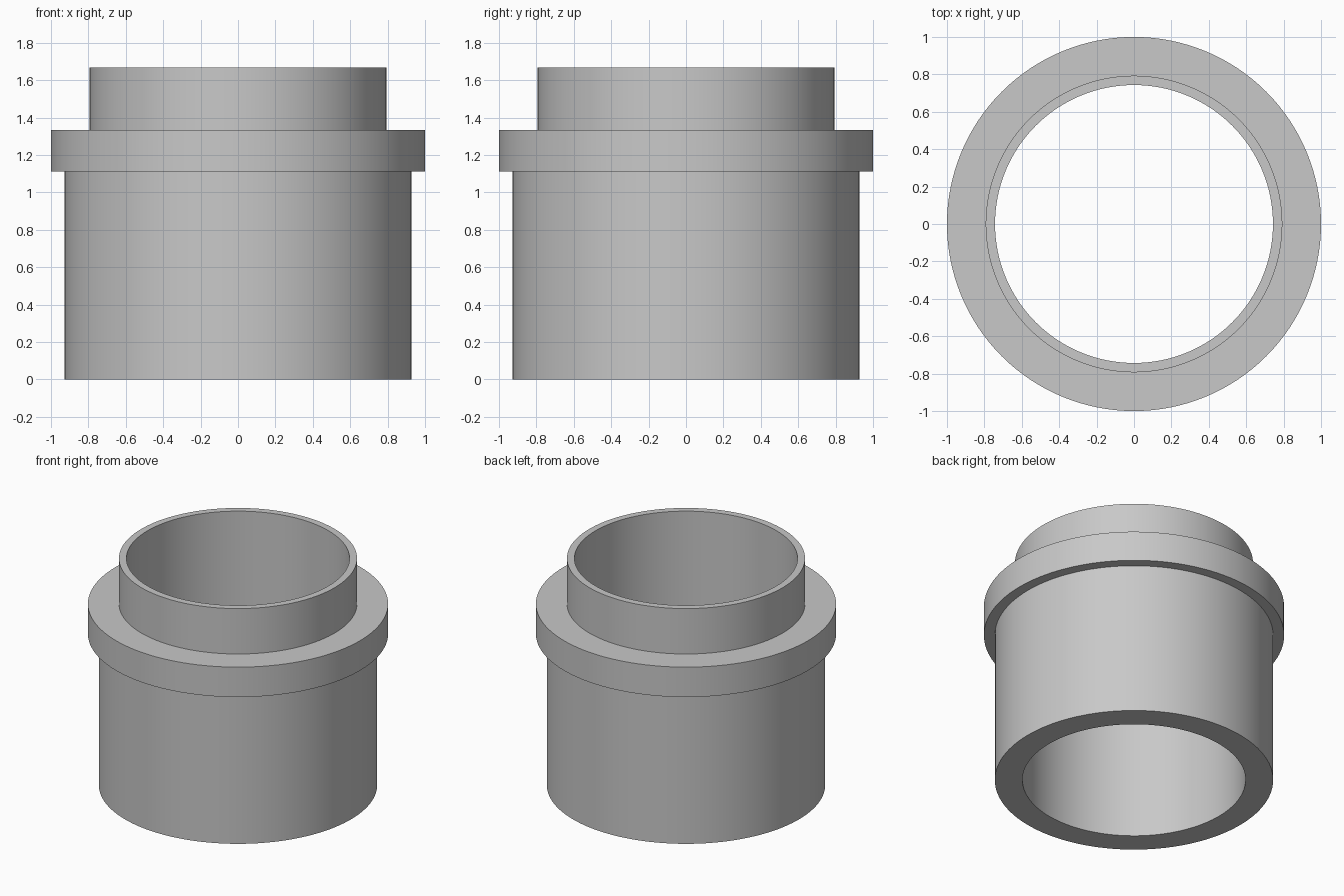
import bpy
import bmesh
from math import radians, tau
from mathutils import Matrix

cube = bpy.data.objects.get("Cube")
if cube:
    bpy.data.objects.remove(cube, do_unlink=True)

SEGMENTS = 128
BORE = 0.743

# Single plain grey finish
GREY = (0.58, 0.58, 0.58, 1.0)
grey = bpy.data.materials.new("plain grey")
grey.use_nodes = True
grey.diffuse_color = GREY
grey.node_tree.nodes["Principled BSDF"].inputs["Base Color"].default_value = GREY


def lathe(name, profile):
    """Spin a closed (radius, height) profile around the z axis."""
    bm = bmesh.new()
    verts = [bm.verts.new((r, 0, z)) for r, z in profile]
    edges = [bm.edges.new((a, b)) for a, b in zip(verts, verts[1:] + verts[:1])]
    bmesh.ops.spin(bm, geom=verts + edges, cent=(0, 0, 0), axis=(0, 0, 1),
                   angle=tau, steps=SEGMENTS, use_merge=True)
    bmesh.ops.remove_doubles(bm, verts=bm.verts, dist=0.0001)
    bmesh.ops.recalc_face_normals(bm, faces=bm.faces)
    mesh = bpy.data.meshes.new(name)
    bm.to_mesh(mesh)
    bm.free()
    mesh.materials.append(grey)
    obj = bpy.data.objects.new(name, mesh)
    bpy.context.collection.objects.link(obj)
    bpy.ops.object.select_all(action="DESELECT")
    obj.select_set(True)
    bpy.context.view_layer.objects.active = obj
    bpy.ops.object.shade_smooth_by_angle(angle=radians(30))
    return obj


# Stepped sleeve: thick body, wide collar, thin upper lip, straight bore
BODY, COLLAR, LIP = 0.927, 1.0, 0.793
COLLAR_BOTTOM, COLLAR_TOP, TOP = 1.113, 1.333, 1.667
lathe("collared_sleeve", [
    (BORE, 0), (BODY, 0),
    (BODY, COLLAR_BOTTOM), (COLLAR, COLLAR_BOTTOM),
    (COLLAR, COLLAR_TOP), (LIP, COLLAR_TOP),
    (LIP, TOP), (BORE, TOP),
])
